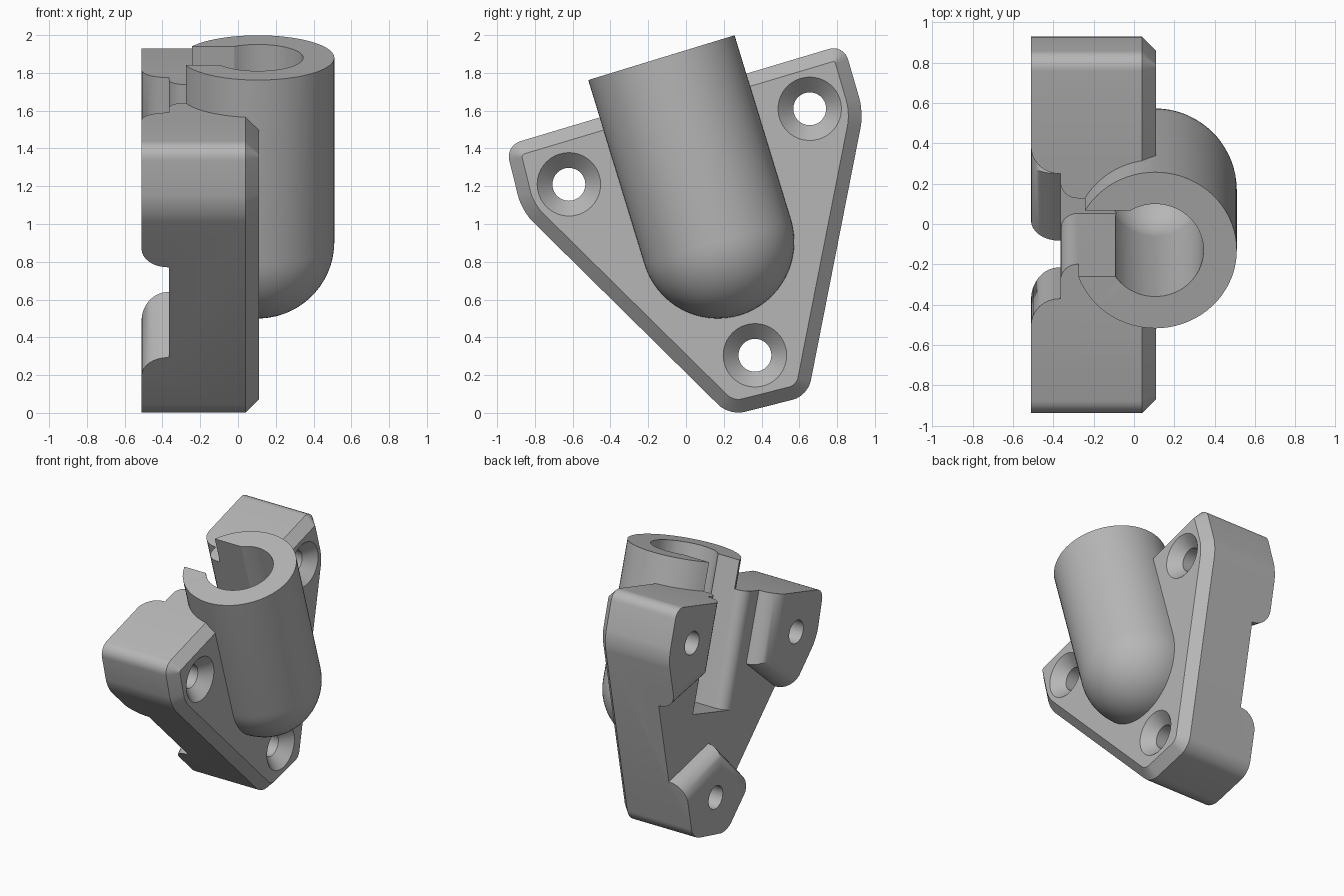
import bpy, bmesh, math
from mathutils import Matrix, Vector

if "Cube" in bpy.data.objects:
    bpy.data.objects.remove(bpy.data.objects["Cube"])

TILT = math.radians(17)
# tube frame: local x, u (across) and z (along the tube axis)
TUBE = Matrix.Translation((0.105, 0.168, 0.905)) @ Matrix.Rotation(TILT, 4, 'X')
AXIS = Vector((-math.sin(TILT), math.cos(TILT)))
BACK, RECESS, FRONT = -0.51, -0.365, 0.11

grey = bpy.data.materials.new("grey plastic")
grey.diffuse_color = (0.47, 0.47, 0.47, 1)
grey.use_nodes = True
grey.node_tree.nodes["Principled BSDF"].inputs["Base Color"].default_value = grey.diffuse_color


def finish(bm, name, matrix=None):
    bmesh.ops.recalc_face_normals(bm, faces=bm.faces)
    if matrix:
        bm.transform(matrix)
    me = bpy.data.meshes.new(name)
    bm.to_mesh(me)
    bm.free()
    me.materials.append(grey)
    ob = bpy.data.objects.new(name, me)
    bpy.context.collection.objects.link(ob)
    return ob


def extrude(points, vec):
    """Solid made by sweeping a flat outline along vec."""
    bm = bmesh.new()
    face = bm.faces.new([bm.verts.new(p) for p in points])
    res = bmesh.ops.extrude_face_region(bm, geom=[face])
    verts = [g for g in res['geom'] if isinstance(g, bmesh.types.BMVert)]
    bmesh.ops.translate(bm, verts=verts, vec=vec)
    bmesh.ops.recalc_face_normals(bm, faces=bm.faces)
    return bm


def prism(outline, x0, x1):
    return extrude([(x0, y, z) for y, z in outline], (x1 - x0, 0, 0))


def lathe(name, profile, matrix, steps=72):
    """Closed solid turned about local z; profile starts and ends on the axis."""
    bm = bmesh.new()
    vs = [bm.verts.new((r, 0, z)) for r, z in profile]
    es = [bm.edges.new(p) for p in zip(vs, vs[1:])]
    bmesh.ops.spin(bm, geom=vs + es, cent=(0, 0, 0), axis=(0, 0, 1),
                   angle=2 * math.pi, steps=steps)
    bmesh.ops.remove_doubles(bm, verts=bm.verts, dist=1e-5)
    return finish(bm, name, matrix)


def boolean(target, tool, operation):
    mod = target.modifiers.new("cut", 'BOOLEAN')
    mod.operation, mod.solver, mod.object = operation, 'EXACT', tool
    deps = bpy.context.evaluated_depsgraph_get()
    me = bpy.data.meshes.new_from_object(target.evaluated_get(deps))
    target.modifiers.clear()
    target.data = me
    bpy.data.objects.remove(tool)


def round_end(r, top, n=16):
    """Profile of a round-bottomed rod."""
    arc = [(r * math.sin(a), -r * math.cos(a))
           for a in (math.pi / 2 * i / n for i in range(n + 1))]
    arc[0] = (0, -r)
    return arc + [(r, top), (0, top)]


# Plate: six-sided outline with rounded corners and a chamfered front rim
outline = [(-0.955, 1.415), (0.835, 1.95), (0.94, 1.59),
           (0.645, 0.09), (0.23, -0.015), (-0.87, 1.07)]
bm = prism(outline, BACK, FRONT)
sides = [e for e in bm.edges if abs(e.verts[0].co.x - e.verts[1].co.x) > 0.1]
bmesh.ops.bevel(bm, geom=sides, offset=0.08, segments=6, profile=0.5, affect='EDGES')
rim = [e for e in bm.edges if all(v.co.x > FRONT - 1e-4 for v in e.verts)]
bmesh.ops.bevel(bm, geom=rim, offset=0.07, segments=1, affect='EDGES', clamp_overlap=False)
holder = finish(bm, "mounting_holder")

# Recessed back with three raised corner pads, each with rounded inner edges
slab = finish(prism([(-2, -1), (2, -1), (2, 3), (-2, 3)], RECESS, 0.5), "slab")
pads = [((0.25, 0.64), (-0.69, -0.72), (0.97, -0.23)),
        ((-0.215, 1.08), (-0.75, -0.66), AXIS),
        ((0.41, 1.25), AXIS, (0.98, -0.19))]
for corner, d1, d2 in pads:
    k, d1, d2 = Vector(corner), Vector(d1), Vector(d2)
    bm = prism([k, k + d1, k + d1 + d2, k + d2], BACK - 0.001, -0.2)
    inner = []
    for e in bm.edges:
        mid = (e.verts[0].co + e.verts[1].co) / 2
        near = min((mid.yz - k - d / 2).length for d in (d1, d2))
        if mid.x < BACK and near < 1e-3:
            inner.append(e)
    bmesh.ops.bevel(bm, geom=inner, offset=0.14, segments=8, profile=0.5, affect='EDGES')
    boolean(slab, finish(bm, "pad"), 'UNION')
boolean(holder, slab, 'INTERSECT')

# Tube with a round closed end, then its bore
boolean(holder, lathe("tube", round_end(0.405, 1.02), TUBE), 'UNION')
boolean(holder, lathe("bore", round_end(0.24, 1.3), TUBE), 'DIFFERENCE')

# Slot from the back into the bore, with flared outer edges
lo, hi, r = -0.136, 0.205, 0.085
xf = RECESS - 0.105
arc = [math.pi / 2 * i / 8 for i in range(9)]
slot = [(0, lo), (0, hi)]
slot += [(xf + r - r * math.sin(a), hi + r - r * math.cos(a)) for a in arc]
slot += [(-0.8, hi + r), (-0.8, lo - r)]
slot += [(xf + r - r * math.sin(a), lo - r + r * math.cos(a)) for a in reversed(arc)]
bm = extrude([(x, u, -0.05) for x, u in slot], (0, 0, 1.4))
boolean(holder, finish(bm, "slot", TUBE), 'DIFFERENCE')

# Countersunk screw holes
for y, z in [(-0.62, 1.21), (0.655, 1.61), (0.365, 0.305)]:
    place = Matrix.Translation((FRONT, y, z)) @ Matrix.Rotation(math.pi / 2, 4, 'Y')
    profile = [(0, -1), (0.087, -1), (0.087, -0.081), (0.168, 0), (0.168, 0.05), (0, 0.05)]
    boolean(holder, lathe("screw_hole", profile, place, 40), 'DIFFERENCE')

bpy.context.view_layer.objects.active = holder
holder.select_set(True)
bpy.ops.object.shade_smooth_by_angle(angle=math.radians(30))
